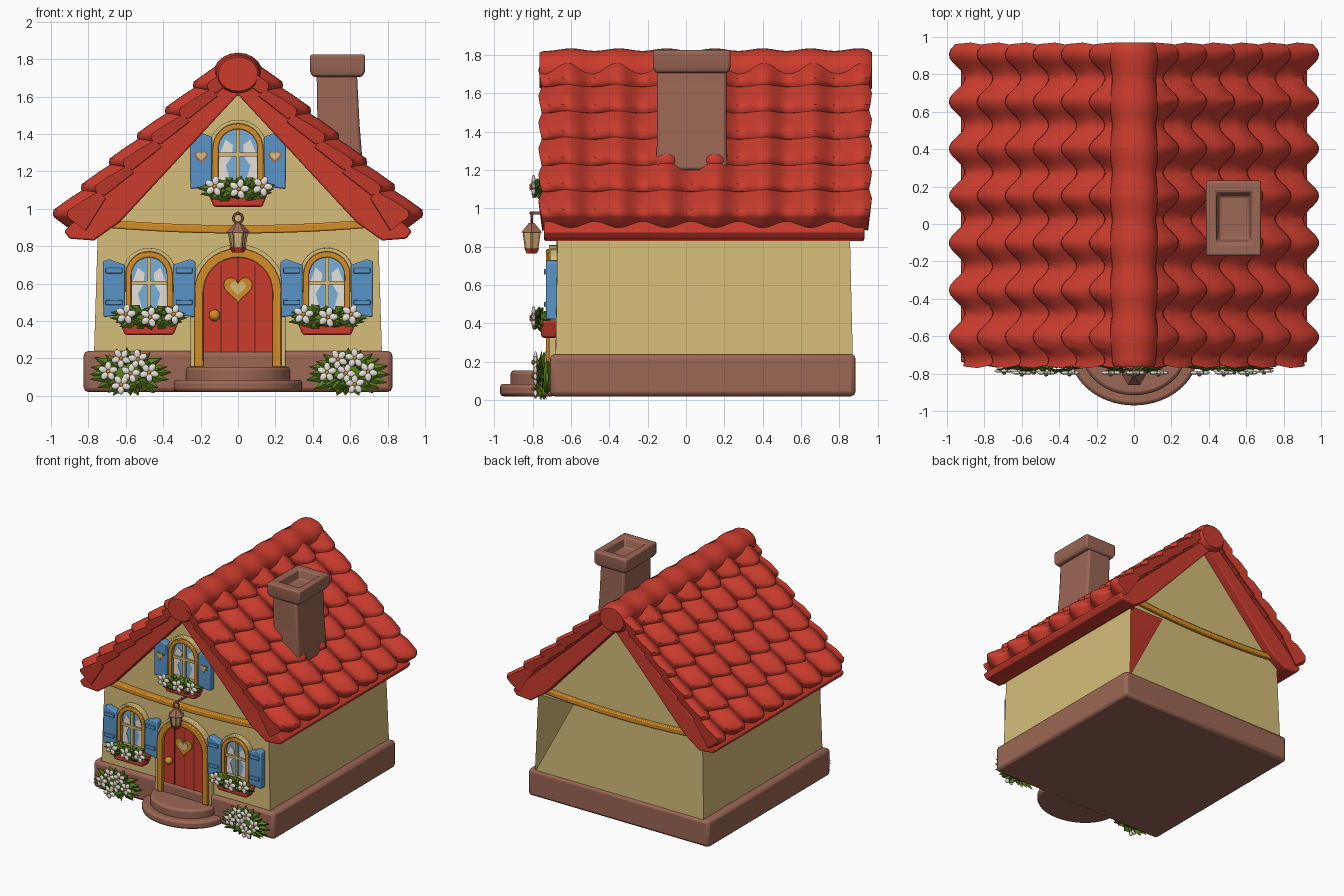
import bpy, bmesh, random
from math import sin, cos, pi, radians
from mathutils import Vector, Matrix

random.seed(4)
if "Cube" in bpy.data.objects:
    bpy.data.objects.remove(bpy.data.objects["Cube"])


def material(name, *rgb):
    m = bpy.data.materials.new(name)
    m.use_nodes = True
    m.diffuse_color = (*rgb, 1)
    m.node_tree.nodes["Principled BSDF"].inputs["Base Color"].default_value = (*rgb, 1)
    return m


RED = material("tile red", 0.60, 0.045, 0.027)
CREAM = material("plaster cream", 0.67, 0.51, 0.19)
BROWN = material("stone brown", 0.33, 0.135, 0.09)
ORANGE = material("wood orange", 0.66, 0.27, 0.02)
BLUE = material("shutter blue", 0.10, 0.30, 0.58)
GLASS = material("glass blue", 0.19, 0.43, 0.70)
WHITE = material("petal white", 0.83, 0.79, 0.72)
GREEN = material("leaf green", 0.10, 0.20, 0.012)
DARK = material("seam dark", 0.10, 0.015, 0.01)


def finish(name, bm, mats, bevel=0, recalc=True):
    if recalc:
        bmesh.ops.recalc_face_normals(bm, faces=bm.faces)
    me = bpy.data.meshes.new(name)
    bm.to_mesh(me)
    bm.free()
    ob = bpy.data.objects.new(name, me)
    bpy.context.collection.objects.link(ob)
    for m in mats:
        me.materials.append(m)
    if bevel:
        mod = ob.modifiers.new("Bevel", 'BEVEL')
        mod.width, mod.segments, mod.limit_method = bevel, 2, 'ANGLE'
        mod.angle_limit = radians(40)
    bpy.ops.object.select_all(action='DESELECT')
    ob.select_set(True)
    bpy.context.view_layer.objects.active = ob
    bpy.ops.object.shade_smooth_by_angle(angle=radians(42))
    return ob


def loft(name, rings, mat, bevel=0):
    """Skin closed rings of points and cap both ends."""
    bm = bmesh.new()
    rows = [[bm.verts.new(p) for p in ring] for ring in rings]
    n = len(rows[0])
    for a, b in zip(rows, rows[1:]):
        for i in range(n):
            bm.faces.new((a[i], a[(i + 1) % n], b[(i + 1) % n], b[i]))
    bm.faces.new(rows[0])
    bm.faces.new(rows[-1])
    return finish(name, bm, [mat], bevel)


def plate(name, pts, y0, y1, mat, bevel=0):
    """Extrude an outline given in x and z from y0 to y1."""
    return loft(name, [[(x, y, z) for x, z in pts] for y in (y0, y1)], mat, bevel)


def rect(x0, x1, y0, y1, z):
    return [(x0, y0, z), (x1, y0, z), (x1, y1, z), (x0, y1, z)]


def box(name, x0, x1, y0, y1, z0, z1, mat, bevel=0):
    return loft(name, [rect(x0, x1, y0, y1, z) for z in (z0, z1)], mat, bevel)


def arch(cx, w, z0, top, n=16):
    arc = [(cx - w * cos(pi * i / n), top - w + w * sin(pi * i / n)) for i in range(n + 1)]
    return [(cx - w, z0)] + arc + [(cx + w, z0)]


def arch_frame(name, cx, w0, w1, z0, top, y, mat):
    """Arched band from half width w0 to w1; top is the inner top."""
    pts = arch(cx, w1, z0, top + w1 - w0) + arch(cx, w0, z0, top)[::-1]
    return plate(name, pts, y, -0.66, mat, 0.006)


def heart(cx, cz, s):
    pts = []
    for i in range(24):
        t = 2 * pi * i / 24
        z = 13 * cos(t) - 5 * cos(2 * t) - 2 * cos(3 * t) - cos(4 * t)
        pts.append((cx + s * sin(t) ** 3, cz + s * z / 16))
    return pts


def cone(name, x, y, z0, z1, r0, r1, mat, seg=10):
    rings = [[(x + r * cos(2 * pi * i / seg), y + r * sin(2 * pi * i / seg), z)
              for i in range(seg)] for r, z in ((r0, z0), (r1, z1))]
    return loft(name, rings, mat)


def blob(bm, centre, scale, index=0, turn=0, detail=2):
    m = Matrix.Translation(centre) @ Matrix.Rotation(turn, 4, 'Y') @ Matrix.Diagonal((*scale, 1))
    out = bmesh.ops.create_icosphere(bm, subdivisions=detail, radius=1, matrix=m)
    for f in {f for v in out["verts"] for f in v.link_faces}:
        f.material_index = index


# Stone base and thin walls, with the gap in the back wall
box("stone_base", -0.825, 0.825, -0.71, 0.885, 0.02, 0.24, BROWN, 0.025)
bm = bmesh.new()
V = lambda x, y, z: bm.verts.new((x, y, z))
front = [V(-0.77, -0.68, 0.22), V(0.77, -0.68, 0.22), V(0.75, -0.67, 0.86), V(0, -0.67, 1.66), V(-0.75, -0.67, 0.86)]
back = [V(-0.77, 0.87, 0.22), V(0.77, 0.87, 0.22), V(0.75, 0.855, 0.86), V(0, 0.855, 1.66), V(-0.75, 0.855, 0.86)]
gap = V(0.43, 0.855, 0.86)
bm.faces.new(front)
bm.faces.new((back[0], back[4], back[3], back[2], gap, back[1]))
bm.faces.new((front[1], back[1], back[2], front[2]))
bm.faces.new((back[0], front[0], front[4], back[4]))
finish("walls", bm, [CREAM])

# Roof: slab, overlapping wavy tile courses, ridge roll
half = [(0.63, 0.93), (0.77, 0.83), (0.9, 0.84), (0.93, 0.88)]
outline = [(0, 1.61)] + half + [(0, 1.74)] + [(-x, z) for x, z in half[::-1]]
plate("roof_slab", outline, -0.74, 0.93, RED, 0.01)
wave = lambda y: cos(2 * pi * (y - 0.15) / 0.25)
SLOPE, UP = Vector((0.738, -0.675)), Vector((0.675, 0.738))
COURSES, STEP, ROWS = 6, 0.203, 72
for side, label in ((1, "left"), (-1, "right")):
    for c in range(COURSES):
        drop = 0.14 if c == COURSES - 1 else 0.07
        rings = []
        for j in range(ROWS + 1):
            t = j / ROWS
            y = -0.75 + 1.7 * t
            w = wave(y)
            u0, u1 = c * STEP, (c + 1) * STEP + 0.032 + 0.03 * w
            h0, h1 = 0.015 + 0.03 * w, 0.05 + 0.03 * w
            mid = (u0 + u1) / 2
            ring = []
            for u, h, s in ((u0, h0 - 0.05, 0), (u0, h0, 0), (mid, (h0 + h1) / 2 + 0.006, 1),
                            (u1 - 0.02, h1 + 0.002, 0.6), (u1, h1 - 0.012, 0.3), (u1 + 0.006, h1 - 0.03, 0),
                            (u1 - 0.015, h1 - drop, 0)):
                p = Vector((0, 1.785)) + SLOPE * u + UP * h
                ring.append((side * p.x, y + (2 * t - 1) * 0.02 * s, p.y))
            rings.append(ring)
        loft(f"{label}_tile_course_{c + 1}", rings, RED)
rings = []
for j in range(ROWS + 1):
    y = -0.765 + 1.735 * j / ROWS
    r = 1 + 0.06 * wave(y) - (0.12 if j in (0, ROWS) else 0)
    rings.append([(0.125 * r * cos(2 * pi * i / 20), y, 1.72 + 0.108 * r * sin(2 * pi * i / 20)) for i in range(20)])
loft("ridge_roll", rings, RED)

# Chimney with a hollow cap
loft("chimney_shaft", [rect(0.43, 0.67, -0.155, 0.215, 1.2), rect(0.425, 0.65, -0.15, 0.21, 1.45),
                       rect(0.42, 0.635, -0.15, 0.21, 1.74)], BROWN, 0.015)
loft("chimney_cap", [rect(0.4, 0.665, -0.16, 0.22, 1.705), rect(0.385, 0.68, -0.172, 0.232, 1.735),
                     rect(0.385, 0.68, -0.172, 0.232, 1.825), rect(0.44, 0.63, -0.1, 0.17, 1.825),
                     rect(0.455, 0.615, -0.08, 0.15, 1.75)], BROWN, 0.012)

# Beams across the front and back gables
for label, y0, y1 in (("front", -0.715, -0.66), ("back", 0.84, 0.885)):
    rings = []
    for i in range(13):
        x = -0.7 + 1.4 * i / 12
        z = 0.89 + 0.03 * (x / 0.7) ** 2
        rings.append([(x, y0, z - 0.022), (x, y1, z - 0.022), (x, y1, z + 0.022), (x, y0, z + 0.022)])
    loft(f"{label}_beam", rings, ORANGE, 0.008)

# Rounded doorsteps
for label, rx, ry, z in (("lower", 0.345, 0.29, 0.085), ("upper", 0.28, 0.235, 0.155)):
    rings = [[(rx * cos(pi + pi * i / 28), -0.68 + ry * sin(pi + pi * i / 28), h) for i in range(29)]
             for h in (0.02, z)]
    loft(f"{label}_step", rings, BROWN, 0.018)

# Door
plate("door", arch(0, 0.19, 0.155, 0.745), -0.7, -0.66, RED)
arch_frame("door_frame", 0, 0.185, 0.232, 0.155, 0.74, -0.73, ORANGE)
arch_frame("door_outer_trim", 0, 0.23, 0.255, 0.155, 0.785, -0.715, CREAM)
for x, top in ((-0.09, 0.7), (0, 0.74), (0.09, 0.7)):
    box("door_seam", x - 0.003, x + 0.003, -0.703, -0.69, 0.16, top, DARK)
plate("door_heart", heart(0, 0.575, 0.078), -0.712, -0.69, ORANGE, 0.005)
plate("door_heart_window", heart(0, 0.578, 0.042), -0.716, -0.7, CREAM)
bm = bmesh.new()
blob(bm, (-0.125, -0.725, 0.43), (0.032, 0.03, 0.032))
finish("door_knob", bm, [ORANGE])


def planting(name, cx, y, cz, rx, rz, count, blooms, r):
    """Pointed leaves around a core, with five-petalled flowers in front."""
    bm = bmesh.new()
    blob(bm, (cx, y + 0.02, cz), (rx * 0.65, 0.03, rz * 0.65))
    for layer, reach in enumerate((1, 0.75)):
        for k in range(count):
            a = 2 * pi * (k + layer * 0.5 + random.uniform(-0.2, 0.2)) / count
            d = Vector((rx * cos(a), 0, rz * sin(a))) * reach
            lift = Vector((0, -0.02 * layer, 0))
            root = Vector((cx, y, cz)) + d * 0.4 + lift
            tip = Vector((cx, y + random.uniform(-0.02, 0.02), cz)) + d * random.uniform(0.9, 1.05) + lift
            tip.z = max(tip.z, 0)
            across = Vector((-d.z, 0, d.x)).normalized() * 0.026
            mid = root.lerp(tip, 0.45)
            ridge = bm.verts.new(mid + Vector((0, -0.018, 0)))
            rim = [bm.verts.new(p) for p in (root, mid + across, tip, mid - across)]
            for i in range(4):
                bm.faces.new((rim[i], rim[(i + 1) % 4], ridge))
    finish(name + "_leaves", bm, [GREEN], recalc=False)
    bm = bmesh.new()
    for x, z in blooms:
        for k in range(5):
            a = 2 * pi * k / 5 + x * 9
            blob(bm, (cx + x + r * 0.58 * cos(a), y - 0.04, cz + z + r * 0.58 * sin(a)),
                 (r * 0.5, 0.01, r * 0.36), 0, -a)
        blob(bm, (cx + x, y - 0.052, cz + z), (r * 0.24, 0.01, r * 0.24), 1, 0, 1)
    finish(name + "_flowers", bm, [WHITE, ORANGE])


def window(name, cx, z, k, hearts):
    """Arched window with shutters and flower box; z is the sill height."""
    w, top = 0.1 * k, z + 0.285
    plate(name + "_glass", arch(cx, w, z, top), -0.688, -0.66, GLASS)
    for s in (-1, 1):
        curtain = [(0.95, 0), (0.35, 0), (0.6, 0.09), (0.3, 0.14), (0.25, 0.2), (0.6, 0.23), (0.9, 0.15)]
        plate(name + "_curtain", [(cx + s * w * x, z + h) for x, h in curtain], -0.692, -0.68, WHITE)
    box(name + "_upright_bar", cx - 0.011, cx + 0.011, -0.705, -0.67, z, top, CREAM)
    box(name + "_cross_bar", cx - w, cx + w, -0.705, -0.67, z + 0.14, z + 0.16, CREAM)
    arch_frame(name + "_frame", cx, w - 0.005, w + 0.025, z - 0.02, top, -0.722, ORANGE)
    arch_frame(name + "_outer_trim", cx, w + 0.024, w + 0.045, z + 0.1, top + 0.03, -0.71, CREAM)
    # Shutters with two raised rails, or a heart
    x0, x1 = w + 0.03, w + 0.145
    for s in (-1, 1):
        shape = [(x0, z - 0.02), (x1, z - 0.035), (x1 + 0.002, z + 0.265), (x1 - 0.03, z + 0.275), (x0, z + 0.245)]
        plate(name + "_shutter", [(cx + s * x, h) for x, h in shape], -0.73, -0.67, BLUE, 0.008)
        mx = cx + s * (x0 + x1) / 2
        if hearts:
            plate(name + "_shutter_heart", heart(mx, z + 0.14, 0.037), -0.733, -0.72, BROWN)
            plate(name + "_shutter_heart_face", heart(mx, z + 0.143, 0.026), -0.736, -0.72, CREAM)
        else:
            for h in (0.03, 0.2):
                box(name + "_shutter_rail", mx - 0.045, mx + 0.045, -0.74, -0.72, z + h, z + h + 0.028, BLUE, 0.004)
    # Flower box
    trough = [(-0.13, -0.13), (0.13, -0.13), (0.165, -0.04), (-0.165, -0.04)]
    plate(name + "_flower_box", [(cx + x, z + h) for x, h in trough], -0.755, -0.67, RED, 0.012)
    planting(name, cx, -0.755, z - 0.035, 0.215, 0.07, 16, [(-0.125, 0.015), (0.005, 0), (0.13, 0.015)], 0.052)


window("right_window", -0.475, 0.455, 1, False)
window("left_window", 0.475, 0.455, 1, False)
window("gable_window", 0, 1.14, 1.1, True)

# Bushes beside the steps
for s, label in ((-1, "right"), (1, "left")):
    spots = [(-0.04, 0.08), (0.05, 0.075), (-0.11, 0.01), (0.01, 0.0), (0.11, 0.005), (-0.04, -0.06)]
    planting(label + "_bush", s * 0.585, -0.745, 0.12, 0.22, 0.135, 20, [(-s * x, z) for x, z in spots], 0.05)

# Hanging lantern
LY = -0.805
cone("lantern_foot", 0, LY, 0.765, 0.792, 0.03, 0.046, RED, 6)
cone("lantern_glass", 0, LY, 0.79, 0.875, 0.034, 0.047, CREAM, 6)
cone("lantern_cap", 0, LY, 0.873, 0.925, 0.064, 0.016, BROWN, 6)
for i in range(6):
    a = pi * i / 3
    ring = [[(r * cos(a) + dx, LY + r * sin(a) + dy, z) for dx, dy in ((-0.005, -0.005), (0.005, -0.005), (0.005, 0.005), (-0.005, 0.005))]
            for r, z in ((0.035, 0.788), (0.049, 0.878))]
    loft("lantern_rib", ring, BROWN)
bpy.ops.mesh.primitive_torus_add(major_radius=0.025, minor_radius=0.007, major_segments=16, minor_segments=6,
                                 location=(0, LY, 0.95), rotation=(pi / 2, 0, 0))
bpy.context.object.name = "lantern_ring"
bpy.context.object.data.materials.append(BROWN)
box("lantern_bracket", -0.008, 0.008, LY - 0.01, -0.66, 0.968, 0.984, BROWN, 0.003)
